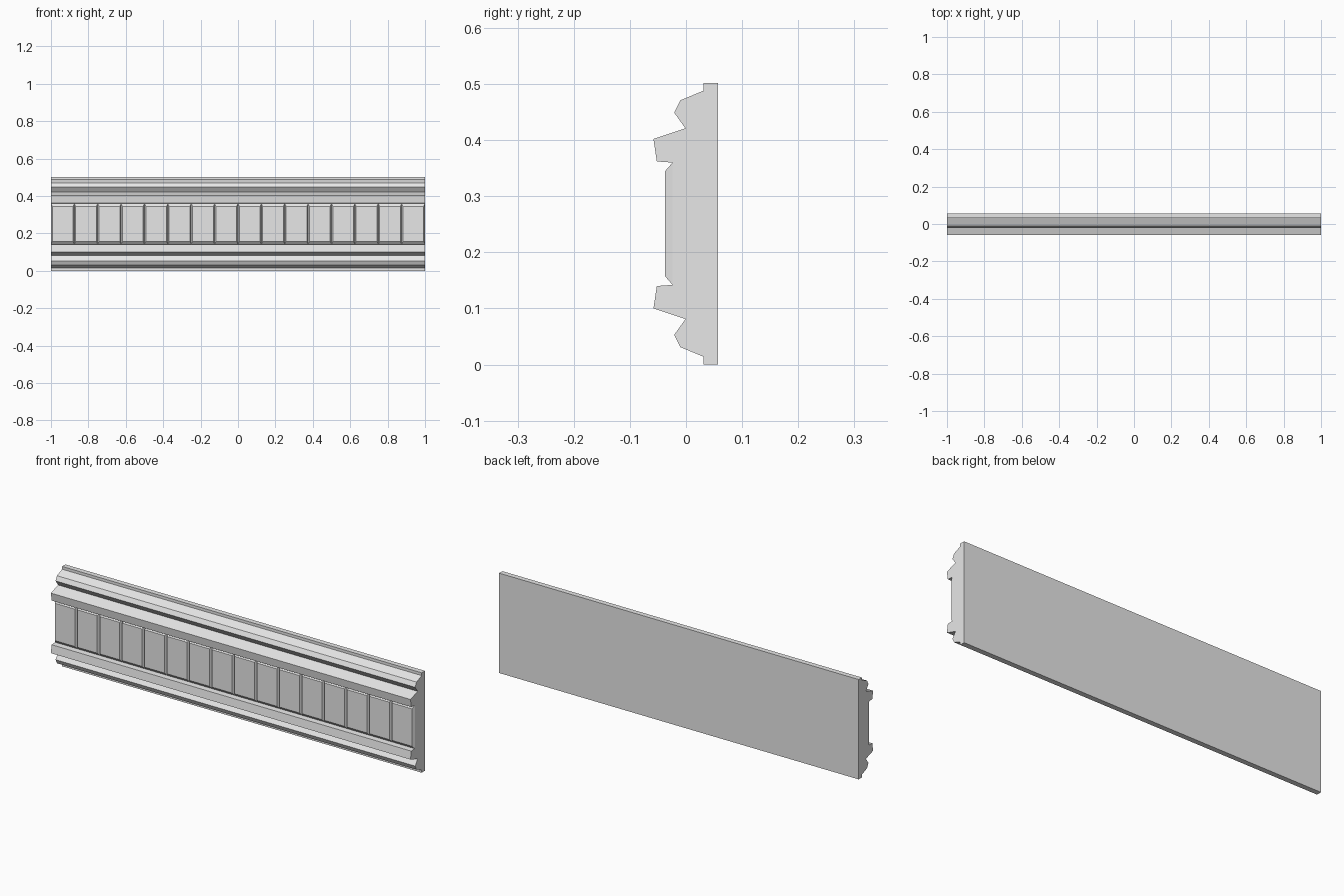
import bpy
import bmesh

if "Cube" in bpy.data.objects:
    bpy.data.objects.remove(bpy.data.objects["Cube"], do_unlink=True)

LENGTH = 2.0
HEIGHT = 0.502
FLOOR_Y = -0.024   # channel floor
FACE_Y = -0.037    # raised panel face
PANELS = 16

grey = bpy.data.materials.new("light grey plaster")
grey.use_nodes = True
grey.diffuse_color = (0.8, 0.8, 0.8, 1)
grey.node_tree.nodes["Principled BSDF"].inputs["Base Color"].default_value = (0.8, 0.8, 0.8, 1)


def finish(bm, name):
    bmesh.ops.recalc_face_normals(bm, faces=bm.faces)
    mesh = bpy.data.meshes.new(name)
    bm.to_mesh(mesh)
    bm.free()
    mesh.materials.append(grey)
    obj = bpy.data.objects.new(name, mesh)
    bpy.context.collection.objects.link(obj)
    return obj


# Moulding body: lower half of the (y, z) profile, mirrored to the upper half
lower = [(0.057, 0), (0.031, 0), (0.031, 0.014), (-0.01, 0.031),
         (-0.021, 0.053), (-0.001, 0.081), (-0.058, 0.1),
         (-0.052, 0.14), (FLOOR_Y, 0.142)]
profile = lower + [(y, HEIGHT - z) for y, z in reversed(lower)]
bm = bmesh.new()
end = bm.faces.new([bm.verts.new((-LENGTH / 2, y, z)) for y, z in profile])
sweep = bmesh.ops.extrude_face_region(bm, geom=[end], use_keep_orig=True)
moved = [v for v in sweep["geom"] if isinstance(v, bmesh.types.BMVert)]
bmesh.ops.translate(bm, verts=moved, vec=(LENGTH, 0, 0))
finish(bm, "moulding_body")


# Row of raised panels with chamfered borders, set in the channel
def rectangle(bm, x0, x1, z0, z1, y):
    return [bm.verts.new((x, y, z)) for x, z in ((x0, z0), (x1, z0), (x1, z1), (x0, z1))]


step = LENGTH / PANELS
for i in range(PANELS):
    x0 = -LENGTH / 2 + i * step
    x1 = x0 + step
    bm = bmesh.new()
    base = rectangle(bm, x0, x1, 0.142, HEIGHT - 0.142, FLOOR_Y)
    face = rectangle(bm, x0 + 0.007, x1 - 0.007, 0.157, HEIGHT - 0.157, FACE_Y)
    bm.faces.new(face)
    for a in range(4):
        b = (a + 1) % 4
        bm.faces.new((base[a], base[b], face[b], face[a]))
    # Open at the back, so orient by the front face
    bmesh.ops.recalc_face_normals(bm, faces=bm.faces)
    panel = finish(bm, f"raised_panel_{i + 1}")
    if panel.data.polygons[0].normal.y > 0:
        panel.data.flip_normals()
